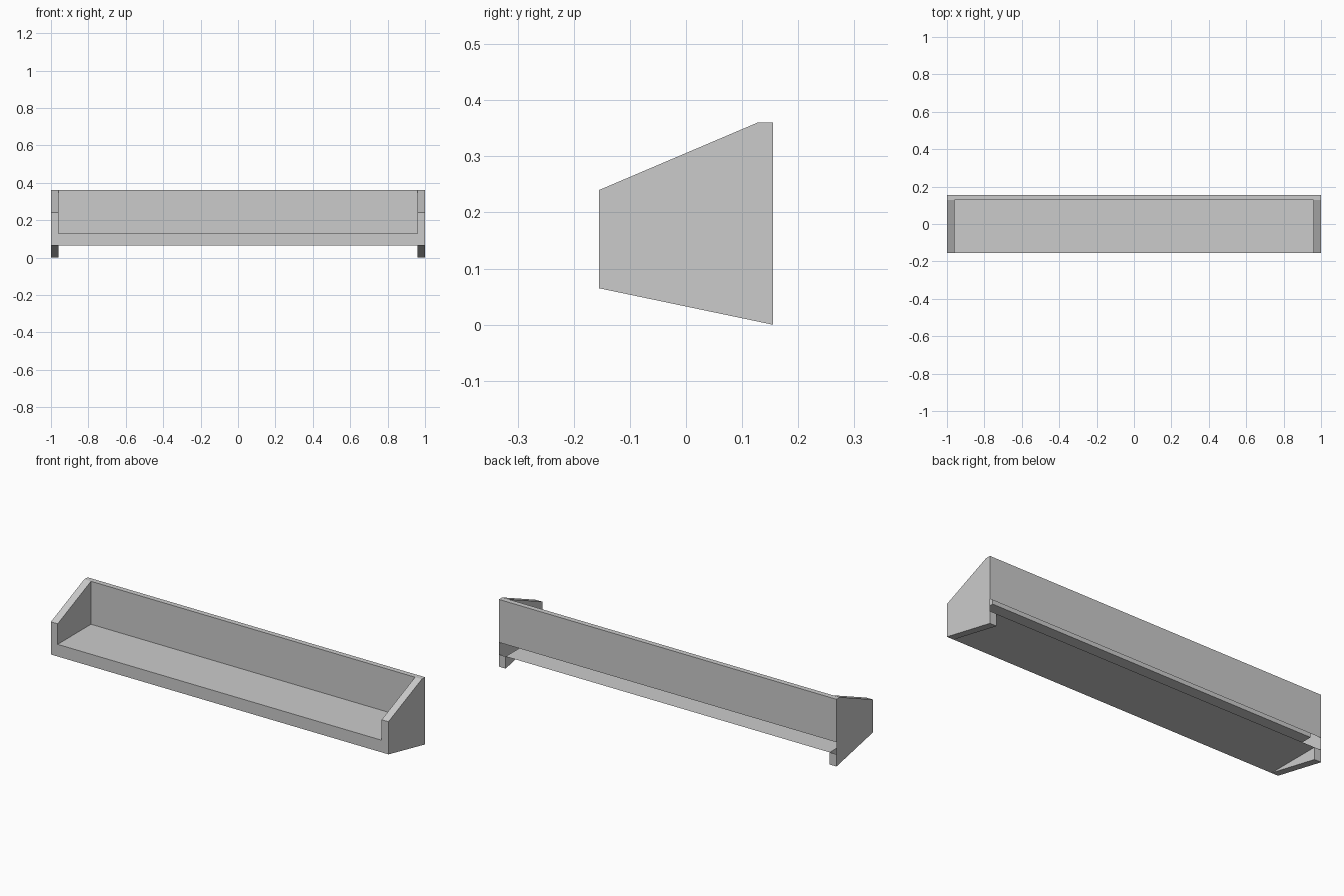
import bpy
import bmesh

cube = bpy.data.objects.get("Cube")
if cube:
    bpy.data.objects.remove(cube, do_unlink=True)

# Main dimensions
HALF, INNER = 1.0, 0.96            # outer and inner faces of the end panels
FRONT, REST, BACK = -0.155, 0.127, 0.155
UNDER, SEAT, ARM, TOP = 0.065, 0.13, 0.24, 0.36

grey = bpy.data.materials.new("plain grey")
grey.use_nodes = True
colour = (0.6, 0.6, 0.6, 1)
grey.diffuse_color = colour
grey.node_tree.nodes["Principled BSDF"].inputs["Base Color"].default_value = colour

bm = bmesh.new()


def cap(profile, x):
    """Flat face with the given (y, z) outline."""
    bm.faces.new([bm.verts.new((x, y, z)) for y, z in profile])


def sweep(profile, x0, x1):
    """Strip of faces along an open (y, z) profile."""
    rows = [[bm.verts.new((x, y, z)) for y, z in profile] for x in (x0, x1)]
    for i in range(len(profile) - 1):
        bm.faces.new((rows[0][i], rows[0][i + 1], rows[1][i + 1], rows[1][i]))


# Seat and backrest shell, open at the back between underside and seat
sweep([(BACK, UNDER), (FRONT, UNDER), (FRONT, SEAT), (REST, SEAT),
       (REST, TOP), (BACK, TOP), (BACK, SEAT)], -INNER, INNER)

# End panels: rim, outer face, inner faces above and below the seat
rim = [(BACK, UNDER), (BACK, 0), (FRONT, UNDER), (FRONT, SEAT),
       (FRONT, ARM), (REST, TOP), (BACK, TOP), (BACK, SEAT)]
for side in (-1, 1):
    sweep(rim, side * INNER, side * HALF)
    cap(rim, side * HALF)
    cap([(FRONT, SEAT), (REST, SEAT), (REST, TOP), (FRONT, ARM)], side * INNER)
    cap([(FRONT, UNDER), (BACK, 0), (BACK, UNDER)], side * INNER)

# Weld into one clean shell
bmesh.ops.remove_doubles(bm, verts=bm.verts[:], dist=0.0005)
bmesh.ops.recalc_face_normals(bm, faces=bm.faces[:])
bmesh.ops.dissolve_limit(bm, angle_limit=0.01, verts=bm.verts[:], edges=bm.edges[:])

mesh = bpy.data.meshes.new("bench_shelf")
bm.to_mesh(mesh)
bm.free()
mesh.materials.append(grey)
shelf = bpy.data.objects.new("bench_shelf", mesh)
bpy.context.scene.collection.objects.link(shelf)
